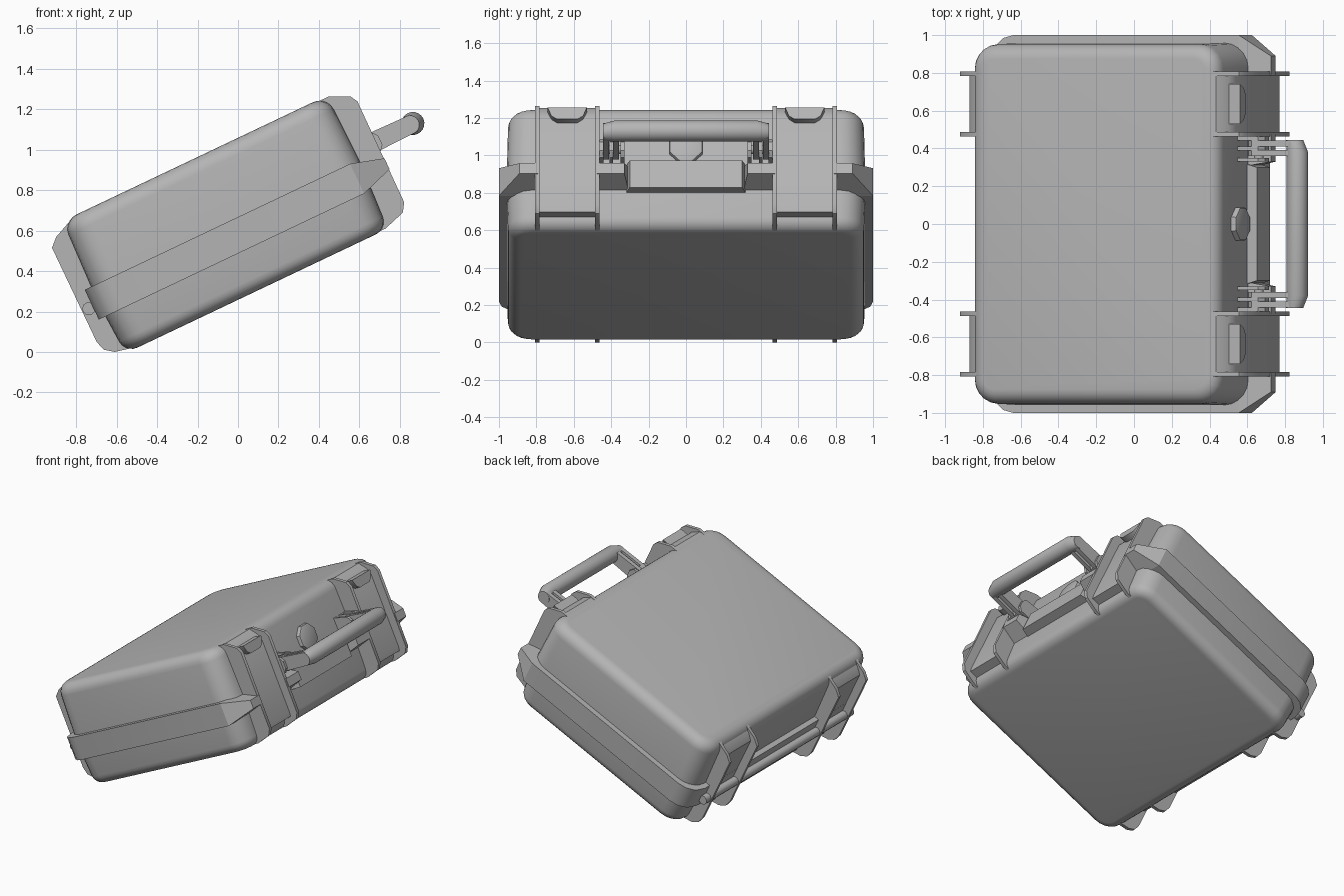
import bpy, bmesh, math
from mathutils import Matrix, Vector

if "Cube" in bpy.data.objects:
    bpy.data.objects.remove(bpy.data.objects["Cube"])

# The case is built level (u along x, v along z), then tipped back
TILT = Matrix.Rotation(math.radians(-25.4), 4, 'Y')

grey = bpy.data.materials.new("case_grey")
grey.use_nodes = True
COLOUR = (0.46, 0.46, 0.46, 1)
grey.diffuse_color = COLOUR
grey.node_tree.nodes["Principled BSDF"].inputs["Base Color"].default_value = COLOUR


def finish(name, bm, angle=35):
    bmesh.ops.recalc_face_normals(bm, faces=bm.faces)
    bm.transform(TILT)
    me = bpy.data.meshes.new(name)
    bm.to_mesh(me)
    bm.free()
    me.materials.append(grey)
    me.polygons.foreach_set("use_smooth", [True] * len(me.polygons))
    me.set_sharp_from_angle(angle=math.radians(angle))
    ob = bpy.data.objects.new(name, me)
    bpy.context.collection.objects.link(ob)
    return ob


def place(axis, p, d):
    if axis == 'u':
        return Vector((d, p[0], p[1]))
    if axis == 'y':
        return Vector((p[0], d, p[1]))
    return Vector((p[0], p[1], d))


def prism(name, axis, pts, a, b, bevel=0, segs=1, cap_only=False, pts_b=None):
    """Extrude a 2D outline along one axis; optionally taper and bevel."""
    bm = bmesh.new()
    va = [bm.verts.new(place(axis, p, a)) for p in pts]
    vb = [bm.verts.new(place(axis, p, b)) for p in (pts_b or pts)]
    n = len(pts)
    bm.faces.new(va)
    cap = bm.faces.new(vb)
    for i in range(n):
        j = (i + 1) % n
        bm.faces.new((va[i], va[j], vb[j], vb[i]))
    bmesh.ops.recalc_face_normals(bm, faces=bm.faces)
    if bevel:
        edges = cap.edges if cap_only else bm.edges
        bmesh.ops.bevel(bm, geom=list(edges), offset=bevel, segments=segs,
                        profile=0.5, affect='EDGES', clamp_overlap=True)
    return finish(name, bm)


def rect(a0, a1, b0, b1):
    return [(a0, b0), (a1, b0), (a1, b1), (a0, b1)]


def circle(ca, cb, r, n, start=0):
    return [(ca + r * math.cos(start + 2 * math.pi * i / n),
             cb + r * math.sin(start + 2 * math.pi * i / n)) for i in range(n)]


def rounded(u0, u1, w, r, n=5):
    pts = []
    for cu, cy, s in ((u1 - r, w - r, 0), (u0 + r, w - r, 1),
                      (u0 + r, r - w, 2), (u1 - r, r - w, 3)):
        for i in range(n + 1):
            t = math.pi / 2 * (s + i / n)
            pts.append((cu + r * math.cos(t), cy + r * math.sin(t)))
    return pts


# Main shells, slightly drafted towards their closed ends
prism("lid", 'v', rounded(-0.52, 0.95, 0.96, 0.13), 0.52, 0.957, 0.075, 5, True,
      rounded(-0.505, 0.94, 0.95, 0.13))
prism("base", 'v', rounded(-0.52, 0.945, 0.96, 0.13), 0.52, 0.233, 0.065, 5, True,
      rounded(-0.505, 0.93, 0.95, 0.13))

# Sealing rim round the seam
side = [(0.90, 1.0), (-0.42, 1.0), (-0.48, 0.985), (-0.53, 0.94), (-0.553, 0.86)]
prism("rim", 'v', side + [(u, -y) for u, y in reversed(side)], 0.44, 0.603)
prism("rim_centre", 'v', [(0.9, -0.33), (1.005, -0.30), (1.005, 0.30), (0.9, 0.33)],
      0.44, 0.60)

# Flared front parts of the rim, latches, ribs and handle fittings on each side
rib_front = [(0.85, 0.24), (0.92, 0.238), (1.032, 0.273), (1.06, 0.316),
             (1.065, 0.867), (1.044, 0.904), (0.949, 0.949), (0.85, 0.95)]
rib_back = [(-0.40, 0.24), (-0.44, 0.237), (-0.551, 0.262), (-0.595, 0.295),
            (-0.61, 0.345), (-0.61, 0.86), (-0.568, 0.90), (-0.47, 0.943),
            (-0.40, 0.95)]
latch = [(0.88, 0.30), (0.995, 0.30), (1.0, 0.33), (1.0, 0.85), (0.98, 0.90),
         (0.93, 0.945), (0.88, 0.95)]
back_plate = [(-0.42, 0.60), (-0.552, 0.60), (-0.552, 0.865), (-0.51, 0.91),
              (-0.42, 0.945)]

for s, label in ((1, "rear"), (-1, "front")):
    def span(name, pts, y0, y1, bevel=0):
        prism(f"{label}_{name}", 'y', pts, s * y0, s * y1, bevel)

    def flare(name, y0, y1, z0, z1):
        prism(f"{label}_{name}", 'u',
              rect(s * y0, s * y1, 0.44, 0.603), 0.90, 1.065,
              pts_b=rect(s * z0, s * z1, 0.495, 0.555))

    flare("rim_corner", 0.79, 1.0, 0.79, 0.89)
    flare("rim_handle_seat", 0.30, 0.475, 0.33, 0.475)
    for name, y in (("outer", 0.795), ("inner", 0.475)):
        span(f"{name}_front_rib", rib_front, y - 0.0125, y + 0.0125)
        span(f"{name}_back_rib", rib_back, y - 0.0125, y + 0.0125)
    span("latch", latch, 0.485, 0.785)
    span("hinge_plate", back_plate, 0.485, 0.785)

    # Finger tab at the top of the latch
    prism(f"{label}_latch_tab", 'u',
          [(s * 0.53, 0.895), (s * 0.55, 0.845), (s * 0.58, 0.825), (s * 0.69, 0.825),
           (s * 0.72, 0.845), (s * 0.74, 0.895)], 0.94, 1.045)

    # Handle lugs on the case, pivot pin and forked handle arm
    for i, y in enumerate((0.34, 0.40, 0.452)):
        span(f"handle_lug_{i + 1}", [(0.90, 0.59), (1.06, 0.59), (1.085, 0.62),
             (1.085, 0.67), (1.06, 0.70), (0.90, 0.72)], y - 0.01, y + 0.01)
    span("pivot_pin", circle(1.04, 0.648, 0.025, 12), 0.335, 0.46)
    for i, y in enumerate((0.375, 0.427)):
        span(f"handle_arm_{i + 1}", [(1.02, 0.598), (1.27, 0.605), (1.27, 0.695),
             (1.02, 0.70), (0.995, 0.68), (0.995, 0.62)], y - 0.016, y + 0.016)

# Carrying grip with tapered ends
bm = bmesh.new()
rings = []
for y, u, r in ((-0.445, 1.25, 0.046), (-0.38, 1.266, 0.057),
                (0.38, 1.266, 0.057), (0.445, 1.25, 0.046)):
    rings.append([bm.verts.new((a, y, b)) for a, b in circle(u, 0.65, r, 20)])
for r0, r1 in zip(rings, rings[1:]):
    for i in range(20):
        j = (i + 1) % 20
        bm.faces.new((r0[i], r0[j], r1[j], r1[i]))
bm.faces.new(rings[0])
bm.faces.new(rings[-1])
finish("grip", bm)

# Pressure valve on the lid and hinge rod behind
prism("valve", 'u', circle(0, 0.70, 0.095, 8, math.pi / 8), 0.92, 0.975, 0.012, 2, True)
prism("hinge_rod", 'y', circle(-0.575, 0.51, 0.032, 12), -0.86, 0.86)
